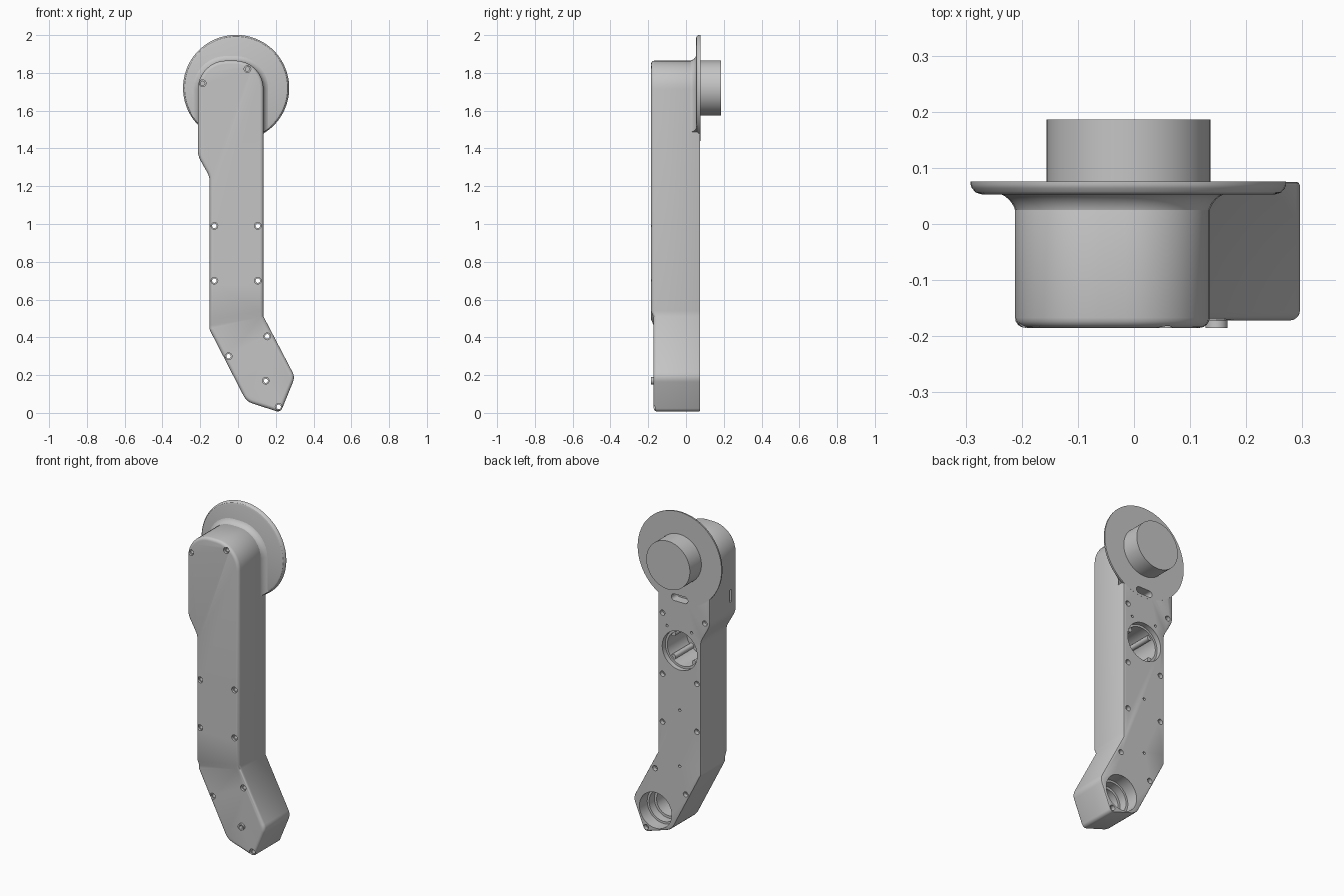
import bpy, bmesh, math
from mathutils import Vector

if "Cube" in bpy.data.objects:
    bpy.data.objects.remove(bpy.data.objects["Cube"], do_unlink=True)

TONE = (0.56, 0.56, 0.56, 1)
grey = bpy.data.materials.new("plain_grey")
grey.use_nodes = True
grey.diffuse_color = TONE
grey.node_tree.nodes["Principled BSDF"].inputs["Base Color"].default_value = TONE

BACK, FRONT, LOW_FRONT = 0.075, -0.185, -0.172
HUB = (-0.01, 1.72)


def finish(bm, name):
    bmesh.ops.recalc_face_normals(bm, faces=bm.faces)
    if bm.calc_volume(signed=True) < 0:
        bmesh.ops.reverse_faces(bm, faces=bm.faces)
    me = bpy.data.meshes.new(name)
    bm.to_mesh(me)
    bm.free()
    me.materials.append(grey)
    ob = bpy.data.objects.new(name, me)
    bpy.context.collection.objects.link(ob)
    return ob


def smooth(ob):
    bpy.ops.object.select_all(action='DESELECT')
    ob.select_set(True)
    bpy.context.view_layer.objects.active = ob
    bpy.ops.object.shade_smooth_by_angle(angle=math.radians(32))


def cut(ob, cutter, operation='DIFFERENCE'):
    """Apply a boolean, keeping the part whole if the solver returns nothing."""
    whole = ob.data.copy()
    mod = ob.modifiers.new("cut", 'BOOLEAN')
    mod.object, mod.operation, mod.solver = cutter, operation, 'EXACT'
    bpy.context.view_layer.objects.active = ob
    bpy.ops.object.modifier_apply(modifier=mod.name)
    if len(ob.data.polygons) < 10:
        ob.data = whole


def rounded(corners, closed=False):
    """Turn (x, z, radius) corners into a path with circular fillets."""
    out, n = [], len(corners)
    for i, (x, z, r) in enumerate(corners):
        p = Vector((x, z))
        if r == 0 or (not closed and i in (0, n - 1)):
            out.append(p)
            continue
        a = (Vector(corners[i - 1][:2]) - p).normalized()
        b = (Vector(corners[(i + 1) % n][:2]) - p).normalized()
        half = a.angle(b) / 2
        t = r / math.tan(half)
        centre = p + (a + b).normalized() * (r / math.sin(half))
        start, end = p + a * t - centre, p + b * t - centre
        steps = max(3, int((math.pi - 2 * half) / 0.16))
        sweep = start.angle_signed(end)
        for k in range(steps + 1):
            ang = -sweep * k / steps
            c, s = math.cos(ang), math.sin(ang)
            out.append(centre + Vector((c * start.x - s * start.y, s * start.x + c * start.y)))
    return out


def inset(path, d):
    """Move a closed counter-clockwise path inward by d with mitred corners."""
    out = []
    for i, p in enumerate(path):
        a = (p - path[i - 1]).normalized()
        b = (path[(i + 1) % len(path)] - p).normalized()
        na, nb = Vector((-a.y, a.x)), Vector((-b.y, b.x))
        out.append(p + (na + nb) * (d / (1 + na.dot(nb))))
    return out


def skin(bm, rings):
    for a, b in zip(rings, rings[1:]):
        for k in range(len(a)):
            j = (k + 1) % len(a)
            bm.faces.new((a[k], a[j], b[j], b[k]))


def loft(bm, rings):
    skin(bm, rings)
    bm.faces.new(rings[0])
    bm.faces.new(rings[-1])


def revolve(bm, centre, profile, n=64):
    """Closed solid turned about a front-to-back axis from (radius, y) pairs."""
    loft(bm, [[bm.verts.new((centre[0] + r * math.cos(2 * math.pi * k / n), y,
                             centre[1] + r * math.sin(2 * math.pi * k / n)))
               for k in range(n)] for r, y in profile])


def turned(name, centre, profile, n=64):
    bm = bmesh.new()
    revolve(bm, centre, profile, n)
    return finish(bm, name)


# Arm housing: upper and lower outlines share a slanted step on the front
upper = rounded([(0.135, 0.54, 0), (0.135, 1.865, 0.15), (-0.212, 1.865, 0.15),
                 (-0.212, 1.36, 0.1), (-0.15, 1.25, 0.1), (-0.15, 0.495, 0)])
lower = rounded([(-0.15, 0.465, 0), (-0.15, 0.44, 0.03), (0.045, 0.06, 0.08),
                 (0.225, 0.002, 0.025), (0.302, 0.19, 0.06), (0.135, 0.51, 0)])
outline, nu = upper + lower, len(upper)
bm = bmesh.new()
rings = []
for d, y in ((0.006, BACK), (0.002, BACK - 0.002), (0, BACK - 0.006)):
    rings.append([bm.verts.new((p.x, y, p.y)) for p in inset(outline, d)])
for k in range(5):
    a = k / 4 * math.pi / 2
    d, rise = 0.018 * (1 - math.cos(a)), 0.018 * (1 - math.sin(a))
    rings.append([bm.verts.new((p.x, (FRONT if i < nu else LOW_FRONT) + rise, p.y))
                  for i, p in enumerate(inset(outline, d))])
skin(bm, rings)
front = rings[-1]
bm.faces.new(rings[0])
bm.faces.new(front[:nu])
bm.faces.new(front[nu:])
bm.faces.new((front[nu - 1], front[nu], front[-1], front[0]))
arm = finish(bm, "arm_housing")

# Mounting disc behind the shoulder
disc = turned("mounting_disc", HUB, [(0.262, 0.053), (0.272, 0.056), (0.279, 0.064),
                                     (0.281, 0.07), (0.281, 0.0755)], 96)

# Concave flare blending the arm into the disc, trimmed to the disc radius
bm = bmesh.new()
rings = []
for k in range(9):
    a = k / 8 * math.pi / 2
    o = -0.002 + 0.045 * (1 - math.cos(a))
    r = 0.15 + o
    pts = rounded([(0.135 + o, 1.35, 0), (0.135 + o, 1.865 + o, r),
                   (-0.212 - o, 1.865 + o, r), (-0.212 - o, 1.35, 0)])
    rings.append([bm.verts.new((p.x, 0.012 + 0.045 * math.sin(a), p.y)) for p in pts])
loft(bm, rings)
flare = finish(bm, "shoulder_flare")
trim = turned("trim_cutter", HUB, [(0.275, -0.1), (0.275, 0.2)], 96)
cut(flare, trim, 'INTERSECT')

# Round hub on the back of the disc
hub = turned("shoulder_hub", HUB, [(0.146, 0.07), (0.146, 0.186)])

# Stepped sockets opening to the back
MID, END = (-0.01, 1.16), (0.152, 0.15)
bm = bmesh.new()
revolve(bm, MID, [(0.117, 0.1), (0.117, 0.045), (0.104, 0.045), (0.104, -0.14)])
revolve(bm, END, [(0.108, 0.1), (0.108, 0.0), (0.095, 0.0), (0.095, -0.05),
                  (0.08, -0.05), (0.08, -0.14)])
sockets = finish(bm, "socket_cutter")

# Through bolts counterbored on both sides, blind recesses and pilot holes
PIN = (0.147, 0.17)
bolts = [(x, z, FRONT) for x in (-0.125, 0.105) for z in (0.70, 0.99)]
bolts += [(x, z, LOW_FRONT) for x, z in ((0.155, 0.405), (-0.05, 0.30), (0.215, 0.032))]
bm = bmesh.new()
for x, z, y in bolts:
    revolve(bm, (x, z), [(0.018, -0.21), (0.018, y + 0.014), (0.012, y + 0.014),
                         (0.012, 0.05), (0.016, 0.05), (0.016, 0.1)], 20)
for c in [(0.105, 1.36), (-0.178, 1.37)]:
    revolve(bm, c, [(0.016, 0.1), (0.016, 0.05)], 20)
for c in [(-0.187, 1.745), (0.05, 1.82)]:
    revolve(bm, c, [(0.018, -0.21), (0.018, FRONT + 0.014), (0.011, FRONT + 0.014),
                    (0.011, FRONT + 0.05)], 20)
for c in [(-0.01, 0.80), (-0.01, 0.46), (0.075, 1.29), (-0.09, 1.29)]:
    revolve(bm, c, [(0.008, 0.1), (0.008, 0.055)], 12)
revolve(bm, PIN, [(0.011, -0.21), (0.011, 0.1)], 20)
drills = finish(bm, "drill_cutter")

# Cable slot below the hub and narrow slot in the right side wall
bm = bmesh.new()
pts = rounded([(-0.065, 1.455, 0.019), (0.045, 1.455, 0.019),
               (0.045, 1.495, 0.019), (-0.065, 1.495, 0.019)], True)
loft(bm, [[bm.verts.new((p.x, y, p.y)) for p in pts] for y in (0.1, 0.02)])
slot = finish(bm, "slot_cutter")
bm = bmesh.new()
bmesh.ops.create_cube(bm, size=1)
bmesh.ops.scale(bm, vec=(0.05, 0.02, 0.075), verts=bm.verts)
bmesh.ops.translate(bm, vec=(-0.212, -0.125, 1.47), verts=bm.verts)
side_slot = finish(bm, "side_slot_cutter")

pin = turned("tip_pin", PIN, [(0.020, FRONT), (0.020, LOW_FRONT + 0.01)], 24)
for cutter in (sockets, drills, slot, side_slot):
    cut(arm, cutter)
cut(disc, slot)
cut(flare, slot)
cut(pin, drills)

# Clamping lugs inside the middle socket
bm = bmesh.new()
for k in range(4):
    a = math.pi / 4 + k * math.pi / 2
    revolve(bm, (MID[0] + 0.1 * math.cos(a), MID[1] + 0.1 * math.sin(a)),
            [(0.016, 0.035), (0.016, -0.145)], 20)
lugs = finish(bm, "socket_lugs")

for ob in (arm, disc, flare, hub, lugs, pin):
    smooth(ob)
for cutter in (sockets, drills, slot, side_slot, trim):
    bpy.data.objects.remove(cutter, do_unlink=True)
